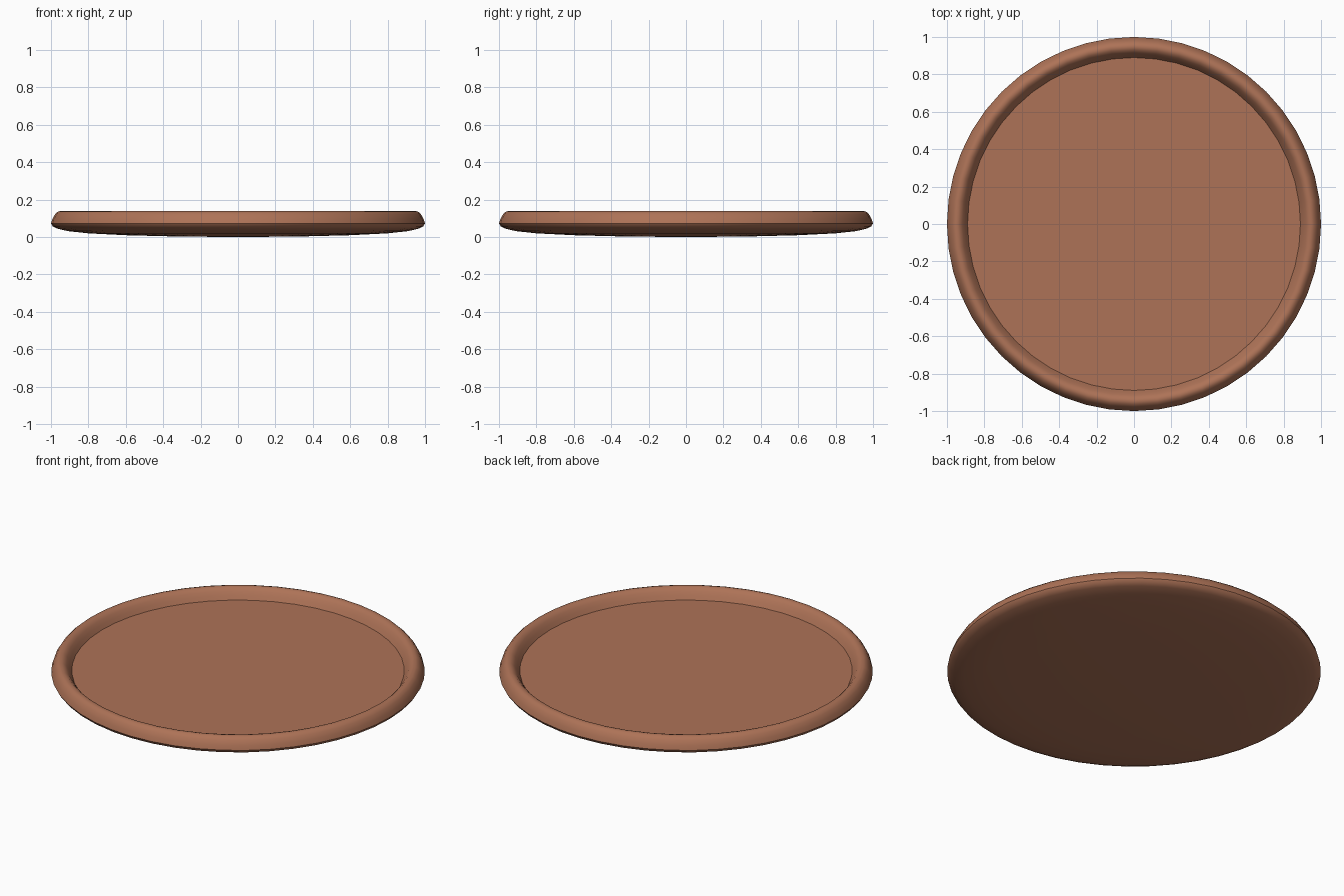
import bpy, bmesh, math

if "Cube" in bpy.data.objects:
    bpy.data.objects.remove(bpy.data.objects["Cube"])

# Clay-coloured material
mat = bpy.data.materials.new("terracotta")
mat.diffuse_color = (0.42, 0.17, 0.095, 1)
mat.use_nodes = True
mat.node_tree.nodes["Principled BSDF"].inputs["Base Color"].default_value = mat.diffuse_color

SEGMENTS = 48
# Half cross-section (radius, height): underside, rounded rim, inner wall, floor
profile = [(0.36, 0.004), (0.60, 0.01), (0.80, 0.02), (0.91, 0.032), (0.965, 0.045),
           (0.99, 0.057), (1.0, 0.073), (0.992, 0.098), (0.978, 0.122),
           (0.963, 0.136), (0.948, 0.14), (0.932, 0.136), (0.917, 0.122),
           (0.903, 0.102), (0.89, 0.08)]

bm = bmesh.new()
rings = []
for r, z in profile:
    rings.append([bm.verts.new((r * math.cos(2 * math.pi * i / SEGMENTS),
                                r * math.sin(2 * math.pi * i / SEGMENTS), z))
                  for i in range(SEGMENTS)])
for a, b in zip(rings, rings[1:]):
    for i in range(SEGMENTS):
        j = (i + 1) % SEGMENTS
        bm.faces.new((a[i], a[j], b[j], b[i]))

# Underside centre and flat floor
base = bm.verts.new((0, 0, 0))
for i in range(SEGMENTS):
    bm.faces.new((base, rings[0][(i + 1) % SEGMENTS], rings[0][i]))
bm.faces.new(rings[-1])
bmesh.ops.recalc_face_normals(bm, faces=bm.faces)

mesh = bpy.data.meshes.new("round_tray")
bm.to_mesh(mesh)
bm.free()
mesh.materials.append(mat)
tray = bpy.data.objects.new("round_tray", mesh)
bpy.context.collection.objects.link(tray)

# Smooth rim with a crisp floor edge
bpy.context.view_layer.objects.active = tray
tray.select_set(True)
bpy.ops.object.shade_smooth_by_angle(angle=math.radians(40))
